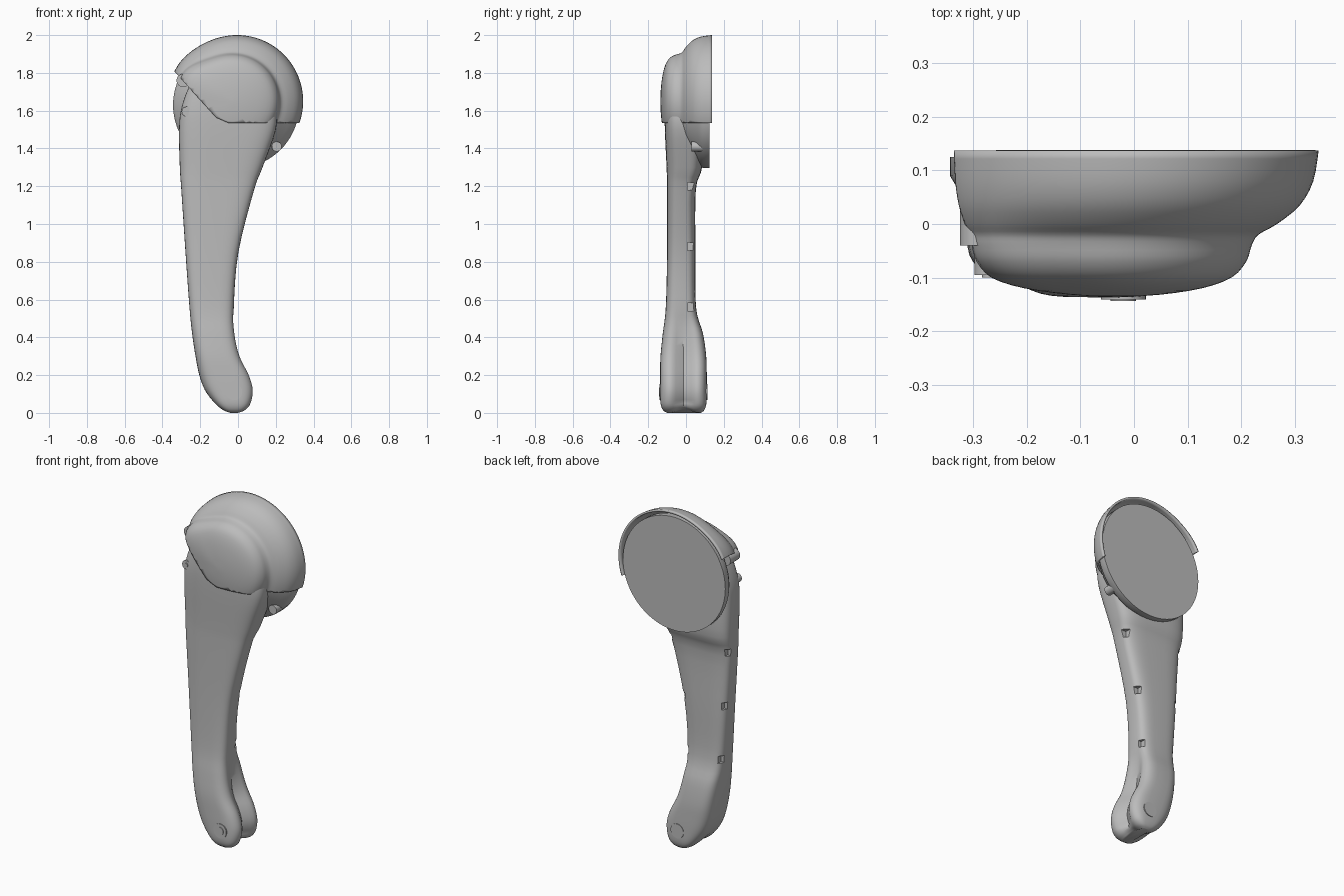
import bpy, bmesh, math
from mathutils import Vector

if "Cube" in bpy.data.objects:
    bpy.data.objects.remove(bpy.data.objects["Cube"])

grey = bpy.data.materials.new("plain_grey")
grey.use_nodes = True
colour = (0.5, 0.5, 0.5, 1)
grey.diffuse_color = colour
grey.node_tree.nodes["Principled BSDF"].inputs["Base Color"].default_value = colour


def finish(name, bm, smooth=True):
    bmesh.ops.recalc_face_normals(bm, faces=bm.faces)
    mesh = bpy.data.meshes.new(name)
    bm.to_mesh(mesh)
    bm.free()
    mesh.materials.append(grey)
    obj = bpy.data.objects.new(name, mesh)
    bpy.context.collection.objects.link(obj)
    if smooth:
        bpy.ops.object.select_all(action='DESELECT')
        obj.select_set(True)
        bpy.context.view_layer.objects.active = obj
        bpy.ops.object.shade_smooth_by_angle(angle=math.radians(40))
    return obj


def loft(rings, cap_start=True, cap_end=True):
    bm = bmesh.new()
    loops = [[bm.verts.new(p) for p in ring] for ring in rings]
    for a, b in zip(loops, loops[1:]):
        for i in range(len(a)):
            j = (i + 1) % len(a)
            bm.faces.new((a[i], a[j], b[j], b[i]))
    if cap_start:
        bm.faces.new(loops[0])
    if cap_end:
        bm.faces.new(loops[-1])
    return bm


def spline(rows, steps):
    """Smooth rows of numbers with a Catmull-Rom curve."""
    pts = [Vector(r) for r in rows]
    out = []
    for i in range(len(pts) - 1):
        p0, p1, p2 = pts[max(i - 1, 0)], pts[i], pts[i + 1]
        p3 = pts[min(i + 2, len(pts) - 1)]
        m1, m2 = (p2 - p0) / 2, (p3 - p1) / 2
        for k in range(steps):
            t = k / steps
            out.append(p1 * (2*t**3 - 3*t*t + 1) + m1 * (t**3 - 2*t*t + t)
                       + p2 * (3*t*t - 2*t**3) + m2 * (t**3 - t*t))
    return out + [pts[-1]]


def angles(n):
    return [math.tau * i / n for i in range(n)]


def power(v, e):
    return math.copysign(abs(v) ** e, v)


def bell(v, width):
    return math.exp(-(v / width) ** 2)


# Arm stations: height, left edge, right edge, front, back
stations = spline([
    (0, -.05, .01, -.10, .08),
    (.015, -.085, .045, -.122, .097),
    (.05, -.125, .073, -.135, .108),
    (.12, -.175, .086, -.137, .11),
    (.2, -.205, .065, -.137, .11),
    (.3, -.225, .015, -.135, .107),
    (.42, -.243, -.013, -.123, .09),
    (.56, -.257, -.022, -.107, .053),
    (.85, -.278, .002, -.1, .05),
    (1.18, -.3, .085, -.1, .052),
    (1.3, -.308, .13, -.103, .085),
    (1.5, -.312, .2, -.112, .09),
    (1.62, -.298, .2, -.112, .09),
    (1.74, -.25, .17, -.1, .08),
    (1.82, -.16, .1, -.07, .05)], 4)


def arm_ring(row):
    z, left, right, front, back = row
    groove = .05 * max(0, min(1, (.55 - z) / .3)) * min(1, z / .06 + .2)
    ring = []
    for a in angles(48):
        c, s = power(math.cos(a), .55), power(math.sin(a), .55)
        x = (left + right) / 2 + c * (right - left) / 2
        y = (front + back) / 2 + s * (back - front) / 2
        dip = bell(y + .01, .045)
        ring.append((x - groove * dip * max(c, 0), y,
                     z + .02 * dip * bell(z, .06)))
    return ring


arm = finish("arm", loft([arm_ring(r) for r in stations]))

# Notches along both rear edges of the arm
bm = bmesh.new()
for height in (.56, .88, 1.2):
    row = min(stations, key=lambda r: abs(r[0] - height))
    for x in row[1:3]:
        cube = bmesh.ops.create_cube(bm, size=.042)
        bmesh.ops.translate(bm, verts=cube["verts"], vec=(x, .03, height))
cutter = finish("notch_cutter", bm, False)
cutter.hide_render = True
cutter.hide_set(True)
cut = arm.modifiers.new("notches", 'BOOLEAN')
cut.operation = 'DIFFERENCE'
cut.object = cutter


def circle(x, y, z, radius):
    return [(x + radius * math.cos(a), y, z + radius * math.sin(a))
            for a in angles(72)]


# Shoulder disc, flaring out towards its flat back
finish("shoulder_disc", loft([circle(-.01, y, 1.63, r) for y, r in (
    (.125, .334), (.09, .334), (.07, .322), (.045, .295), (0, .255), (-.05, .2))]))


# Shoulder cap: a stepped dome, trimmed along its lower edge
def cap_ring(y, blend, scale):
    ring = []
    for a in angles(96):
        bump = bell(a - math.radians(153), .42)
        big, small = .35 * (1 + .05 * bump), .25 * (1 + .2 * bump)
        r = (small + (big - small) * blend) * scale
        ring.append((-.03 + .025 * blend + r * math.cos(a), y, 1.65 + r * math.sin(a)))
    return ring


layers = spline([(.137, 1, 1), (.08, .92, 1), (.035, .72, 1), (0, .38, 1),
                 (-.02, .1, 1), (-.04, 0, 1), (-.07, 0, .96), (-.1, 0, .85),
                 (-.12, 0, .63), (-.132, 0, .32), (-.136, 0, .04)], 3)
bm = loft([cap_ring(*layer) for layer in layers], cap_start=False)
for point, normal in (((0, 0, 1.535), (0, 0, -1)),
                      ((-.33, 0, 1.8), (-.74, 0, -.67)),
                      ((-.085, 0, 1.55), (-.4, 0, -.92))):
    bmesh.ops.bisect_plane(bm, geom=bm.verts[:] + bm.edges[:] + bm.faces[:],
                           plane_co=point, plane_no=normal, clear_outer=True)
cap = finish("shoulder_cap", bm)
shell = cap.modifiers.new("thickness", 'SOLIDIFY')
shell.thickness = .012
shell.offset = -1


# Round pins and bosses, all lying front to back
def pin(name, x, z, y0, y1, radius):
    finish(name, loft([circle(x, y0, z, radius), circle(x, y1, z, radius)]))


pin("joint_washer_front", -.02, .11, -.141, -.1, .042)
pin("joint_pin_front", -.02, .11, -.144, -.1, .024)
pin("joint_pin_back", -.02, .11, .08, .113, .042)
pin("upper_side_pin", -.29, 1.76, -.04, .05, .035)
pin("lower_side_pin", -.272, 1.595, -.095, .03, .026)
pin("lower_side_pin_core", -.272, 1.595, -.1, .03, .012)
pin("rear_side_pin", .205, 1.41, .03, .1, .026)
